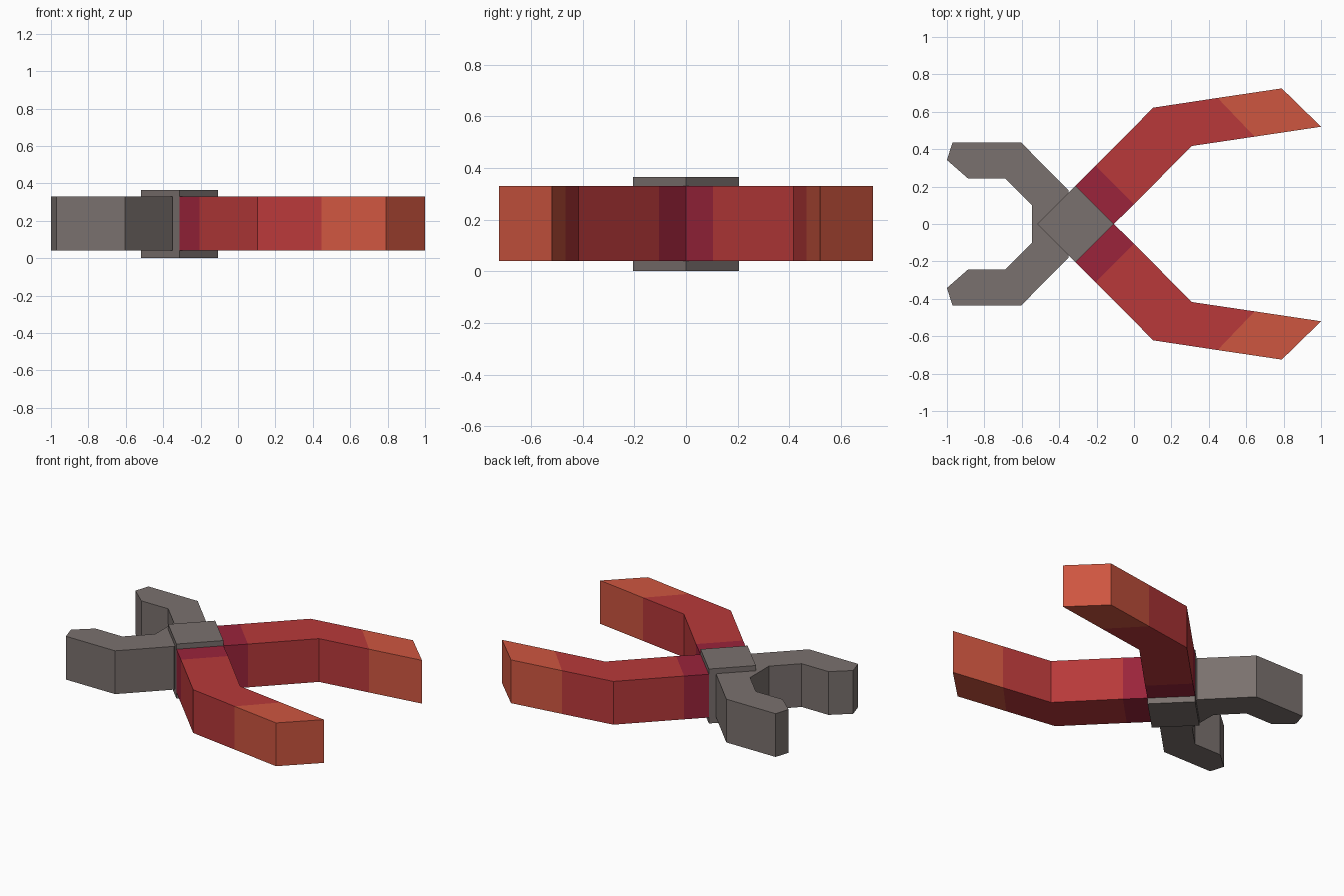
import bpy, bmesh

if "Cube" in bpy.data.objects:
    bpy.data.objects.remove(bpy.data.objects["Cube"])


def material(name, rgb):
    """Flat colour from 8-bit sRGB, stored as linear."""
    lin = [((c / 255 + 0.055) / 1.055) ** 2.4 for c in rgb]
    m = bpy.data.materials.new(name)
    m.diffuse_color = (*lin, 1)
    m.use_nodes = True
    m.node_tree.nodes["Principled BSDF"].inputs["Base Color"].default_value = m.diffuse_color
    return m


STEEL = material("grey_steel", (122, 113, 110))
CRIMSON = material("crimson_collar", (155, 36, 59))
RED = material("red_grip", (184, 57, 58))
ORANGE = material("orange_tip", (206, 86, 64))

Z0, Z1 = 0.04, 0.33  # thickness of jaws and handles


def finish(name, bm, mats):
    bmesh.ops.recalc_face_normals(bm, faces=bm.faces)
    me = bpy.data.meshes.new(name)
    bm.to_mesh(me)
    bm.free()
    for m in mats:
        me.materials.append(m)
    ob = bpy.data.objects.new(name, me)
    bpy.context.collection.objects.link(ob)
    return ob


def prism(name, outline, z0, z1, mat):
    bm = bmesh.new()
    base = bm.faces.new([bm.verts.new((x, y, z0)) for x, y in outline])
    ext = bmesh.ops.extrude_face_region(bm, geom=[base], use_keep_orig=True)
    top = [v for v in ext["geom"] if isinstance(v, bmesh.types.BMVert)]
    bmesh.ops.translate(bm, verts=top, vec=(0, 0, z1 - z0))
    return finish(name, bm, [mat])


def handle(name, side):
    """Bent bar lofted through (outer, inner) stations, one colour per zone."""
    stations = [((-0.313, 0.205), (-0.108, 0.0)),
                ((-0.205, 0.312), (0.0, 0.105)),
                ((0.103, 0.622), (0.308, 0.417)),
                ((0.447, 0.674), (0.645, 0.467)),
                ((0.79, 0.725), (1.0, 0.52))]
    zones = [0, 1, 1, 2]
    bm = bmesh.new()
    rings = [[bm.verts.new((x, side * y, z))
              for (x, y), z in ((o, Z0), (i, Z0), (i, Z1), (o, Z1))]
             for o, i in stations]
    for a, b, zone in zip(rings, rings[1:], zones):
        for k in range(4):
            n = (k + 1) % 4
            bm.faces.new((a[k], a[n], b[n], b[k])).material_index = zone
    bm.faces.new(rings[0]).material_index = 0
    bm.faces.new(rings[-1]).material_index = 2
    return finish(name, bm, [CRIMSON, RED, ORANGE])


# Diamond pivot block
prism("pivot_block", [(-0.518, 0), (-0.313, -0.205), (-0.108, 0), (-0.313, 0.205)],
      0.0, 0.365, STEEL)

# Forked jaws: half outline mirrored across y = 0
half = [(-0.35, 0.18), (-0.605, 0.437), (-0.97, 0.437), (-1.0, 0.342),
        (-0.887, 0.243), (-0.688, 0.243), (-0.545, 0.10)]
prism("jaws", half + [(x, -y) for x, y in reversed(half)], Z0, Z1, STEEL)

# Two handles
handle("back_handle", 1)
handle("front_handle", -1)
